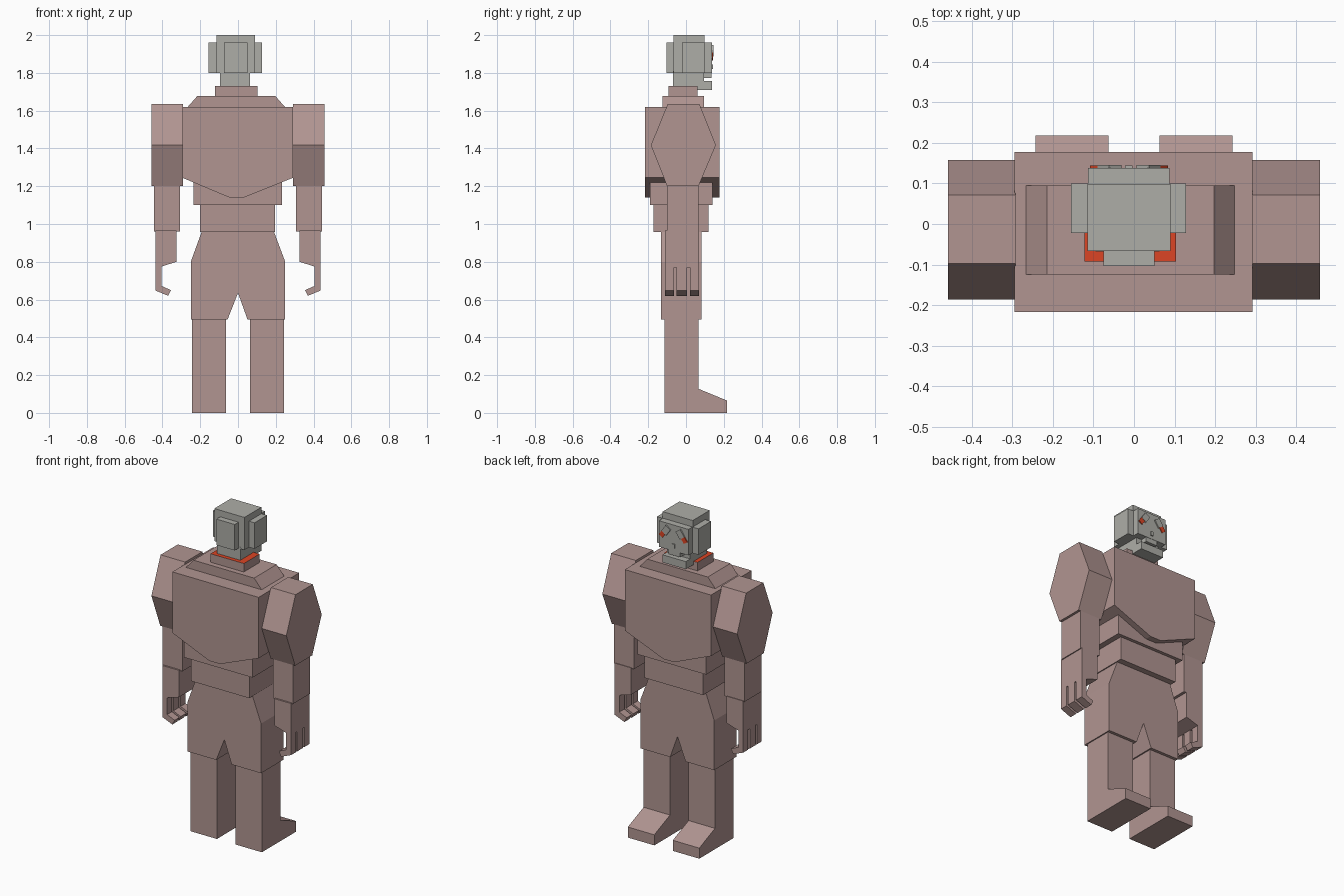
import bpy, bmesh, math
from mathutils import Matrix, Vector

cube = bpy.data.objects.get("Cube")
if cube:
    bpy.data.objects.remove(cube, do_unlink=True)


def material(name, rgb):
    m = bpy.data.materials.new(name)
    m.use_nodes = True
    m.diffuse_color = (*rgb, 1)
    m.node_tree.nodes["Principled BSDF"].inputs["Base Color"].default_value = (*rgb, 1)
    return m


SKIN = material("dusty pink", (0.44, 0.30, 0.285))
GREY = material("warm grey", (0.42, 0.42, 0.39))
RED = material("orange red", (0.72, 0.06, 0.018))


def finish(name, bm, mats):
    bmesh.ops.recalc_face_normals(bm, faces=bm.faces)
    me = bpy.data.meshes.new(name)
    bm.to_mesh(me)
    bm.free()
    for m in mats:
        me.materials.append(m)
    ob = bpy.data.objects.new(name, me)
    bpy.context.collection.objects.link(ob)
    return ob


def box(name, x, y, z, *mats, roll=0):
    """Box from three (min, max) ranges, optionally rolled about y."""
    bm = bmesh.new()
    bmesh.ops.create_cube(bm, size=1)
    size = [b - a for a, b in (x, y, z)]
    mid = Vector([(a + b) / 2 for a, b in (x, y, z)])
    bm.transform(Matrix.Translation(mid) @ Matrix.Rotation(roll, 4, 'Y')
                 @ Matrix.Diagonal((*size, 1)))
    return finish(name, bm, mats)


def prism(name, axis, profile, lo, hi, mat):
    """Extrude an (x, z) profile along y, or a (y, z) profile along x."""
    bm = bmesh.new()
    put = (lambda a, b, t: (t, a, b)) if axis == 'X' else (lambda a, b, t: (a, t, b))
    face = bm.faces.new([bm.verts.new(put(a, b, lo)) for a, b in profile])
    out = bmesh.ops.extrude_face_region(bm, geom=[face])
    verts = [v for v in out["geom"] if isinstance(v, bmesh.types.BMVert)]
    bmesh.ops.translate(bm, verts=verts, vec=put(0, 0, hi - lo))
    return finish(name, bm, [mat])


# Torso, waist and hips
prism("torso", 'Y', [(-0.295, 1.62), (0.292, 1.62), (0.292, 1.245), (0.03, 1.14),
                     (-0.045, 1.14), (-0.295, 1.245)], -0.217, 0.178, SKIN)
prism("shoulder_slope", 'Y', [(-0.275, 1.61), (0.257, 1.61), (0.197, 1.678),
                              (-0.215, 1.678)], -0.125, 0.095, SKIN)
box("upper_waist", (-0.235, 0.232), (-0.19, 0.14), (1.10, 1.23), SKIN)
box("lower_waist", (-0.2, 0.197), (-0.172, 0.12), (0.957, 1.11), SKIN)
prism("hips", 'Y', [(-0.19, 0.965), (0.188, 0.965), (0.25, 0.80), (0.25, 0.495),
                    (0.05, 0.495), (0.0, 0.635), (-0.055, 0.495), (-0.25, 0.495),
                    (-0.25, 0.80)], -0.133, 0.083, SKIN)

# Limbs, mirrored left and right
for side, s in (("left", 1), ("right", -1)):
    def span(a, b):
        return tuple(sorted((s * a, s * b)))

    prism(side + "_leg", 'X', [(-0.115, 0), (0.218, 0), (0.218, 0.065), (0.065, 0.128),
                               (0.065, 0.52), (-0.115, 0.52)], *span(0.063, 0.243), SKIN)
    prism(side + "_shoulder", 'X', [(-0.097, 1.635), (0.071, 1.635), (0.158, 1.417),
                                    (0.066, 1.20), (-0.1, 1.20), (-0.186, 1.417)],
          *span(0.292, 0.459), SKIN)
    box(side + "_forearm", span(0.308, 0.444), (-0.1, 0.066), (0.96, 1.21), SKIN)
    prism(side + "_hand", 'Y', [(s * 0.325, 0.965), (s * 0.438, 0.965), (s * 0.438, 0.77),
                                (s * 0.405, 0.775), (s * 0.325, 0.80)], -0.11, 0.07, SKIN)
    # Curled fingers
    for i, (y0, y1) in enumerate(((-0.11, -0.063), (-0.05, 0.005), (0.021, 0.07))):
        prism(f"{side}_finger_{i + 1}", 'Y',
              [(s * 0.438, 0.80), (s * 0.438, 0.648), (s * 0.37, 0.62), (s * 0.355, 0.65),
               (s * 0.405, 0.672), (s * 0.405, 0.80)], y0, y1, SKIN)

# Collar with a bright top face
collar = box("collar", (-0.122, 0.104), (-0.092, 0.062), (1.67, 1.73), SKIN, RED)
for p in collar.data.polygons:
    p.material_index = 1 if p.normal.z > 0.9 else 0

# Head
box("neck", (-0.095, 0.063), (-0.068, 0.095), (1.72, 1.81), GREY)
box("skull_cap", (-0.115, 0.09), (-0.066, 0.098), (1.80, 2.0), GREY)
box("face", (-0.113, 0.088), (0.0, 0.138), (1.80, 1.96), GREY)
box("ear_block", (-0.155, 0.128), (-0.022, 0.10), (1.80, 1.96), GREY)
box("back_block", (-0.075, 0.05), (-0.103, 0.0), (1.80, 1.96), GREY)
box("jaw", (-0.095, 0.063), (0.0, 0.138), (1.71, 1.757), GREY)
box("upper_teeth", (-0.055, 0.025), (0.09, 0.136), (1.772, 1.81), GREY)
box("nose", (-0.022, -0.004), (0.136, 0.144), (1.82, 1.845), GREY)

# Slanted brows and eyes on the face, mirrored about the head's centre line
HEAD_X = -0.0125
for side, s in (("left", 1), ("right", -1)):
    for part, off, z, w, h, depth, mat in (("brow", 0.048, 1.917, 0.038, 0.05, 0.146, GREY),
                                           ("eye", 0.074, 1.888, 0.028, 0.036, 0.144, RED)):
        cx = HEAD_X + s * off
        box(f"{side}_{part}", (cx - w / 2, cx + w / 2), (0.136, depth),
            (z - h / 2, z + h / 2), mat, roll=s * math.radians(-35))
